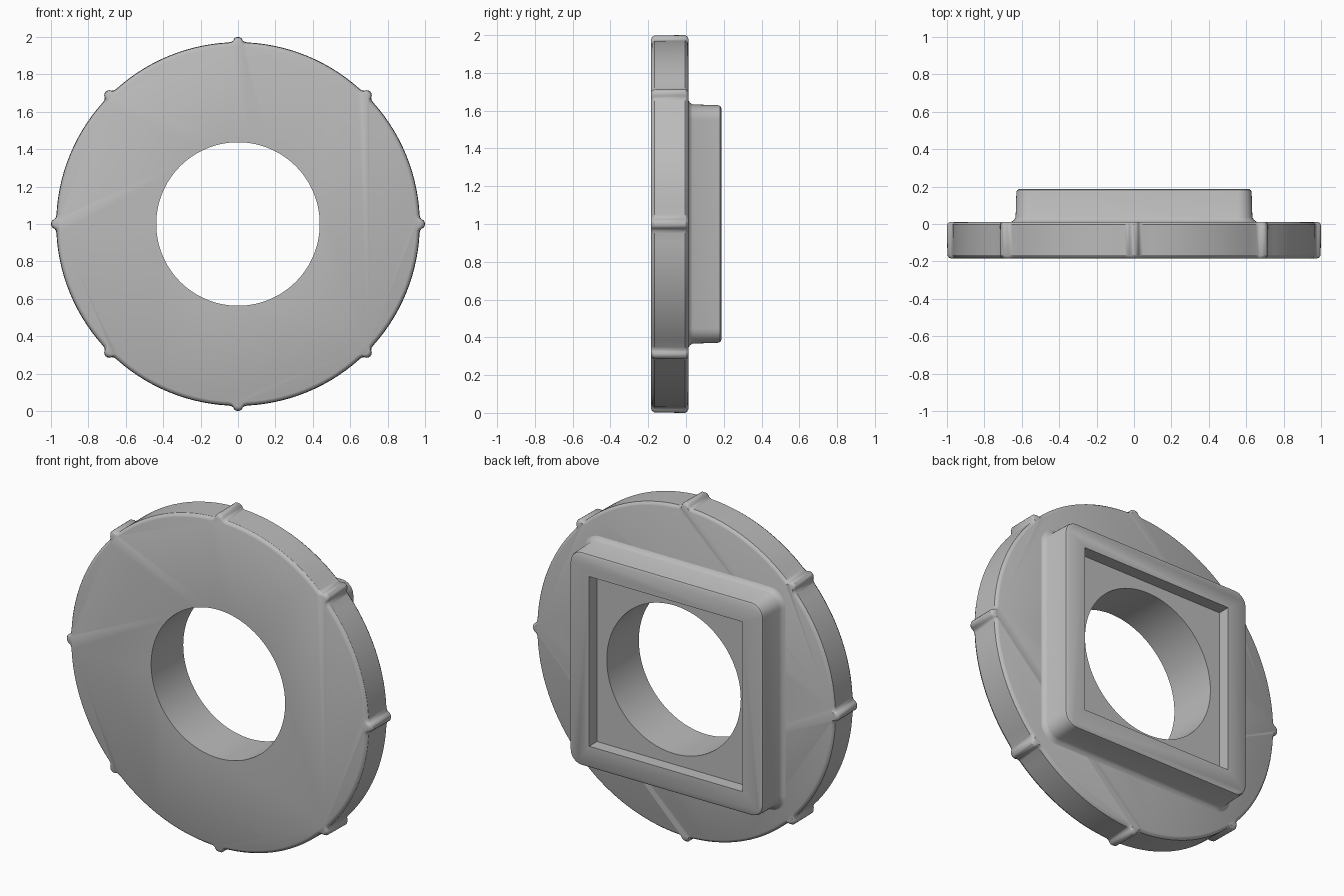
import bpy
import bmesh
from math import sin, cos, pi, radians

cube = bpy.data.objects.get("Cube")
if cube:
    bpy.data.objects.remove(cube, do_unlink=True)

grey = bpy.data.materials.new("mid_grey")
grey.use_nodes = True
grey.diffuse_color = (0.5, 0.5, 0.5, 1)
grey.node_tree.nodes["Principled BSDF"].inputs["Base Color"].default_value = (0.5, 0.5, 0.5, 1)

CENTRE_Z = 1.0
FRONT, BACK, TOP, FLOOR = -0.185, 0.012, 0.187, 0.114
BORE = 0.437


def loft(name, rings):
    """Closed solid skinned through (y, outline) rings along the y axis."""
    bm = bmesh.new()
    loops = [[bm.verts.new((x, y, z + CENTRE_Z)) for x, z in pts] for y, pts in rings]
    for a, b in zip(loops, loops[1:]):
        for i in range(len(a)):
            j = (i + 1) % len(a)
            bm.faces.new((a[i], a[j], b[j], b[i]))
    bm.faces.new(loops[0])
    bm.faces.new(loops[-1])
    bmesh.ops.recalc_face_normals(bm, faces=bm.faces)
    mesh = bpy.data.meshes.new(name)
    bm.to_mesh(mesh)
    bm.free()
    mesh.materials.append(grey)
    obj = bpy.data.objects.new(name, mesh)
    bpy.context.collection.objects.link(obj)
    return obj


def circle(r, n=128):
    return [(r * cos(2 * pi * i / n), r * sin(2 * pi * i / n)) for i in range(n)]


def rounded_square(half, r, steps=8):
    pts = []
    for q in range(4):
        mid = pi / 4 + q * pi / 2
        cx = (half - r) * (1 if cos(mid) > 0 else -1)
        cz = (half - r) * (1 if sin(mid) > 0 else -1)
        for s in range(steps + 1):
            a = q * pi / 2 + s * pi / 2 / steps
            pts.append((cx + r * cos(a), cz + r * sin(a)))
    return pts


# half of the rim bump: (sideways offset, height above the rim)
HALF_BUMP = [(0.05, 0), (0.035, 0.003), (0.026, 0.01), (0.021, 0.019), (0.012, 0.026)]
BUMP = [(-t, h) for t, h in HALF_BUMP] + [(0, 0.028)] + HALF_BUMP[::-1]


def rim(inset):
    """Round outline with eight small bumps."""
    pts, r, plain = [], 0.972 - inset, 14
    for k in range(8):
        a0 = k * pi / 4
        pts += [((r + h) * cos(a0 + t), (r + h) * sin(a0 + t)) for t, h in BUMP]
        for s in range(1, plain):
            a = a0 + 0.05 + (pi / 4 - 0.1) * s / plain
            pts.append((r * cos(a), r * sin(a)))
    return pts


def cut(obj, cutter):
    mod = obj.modifiers.new("cut", 'BOOLEAN')
    mod.operation, mod.solver, mod.object = 'DIFFERENCE', 'EXACT', cutter
    bpy.context.view_layer.objects.active = obj
    bpy.ops.object.modifier_apply(modifier=mod.name)


# disc with softened rim edges
disc = loft("flange_disc", [
    (FRONT, rim(0.022)), (FRONT + 0.005, rim(0.011)), (FRONT + 0.018, rim(0.002)),
    (BACK - 0.016, rim(0)), (BACK - 0.005, rim(0.008)), (BACK, rim(0.018))])

# square socket with a coved foot and rounded lip
socket = loft("square_socket", [
    (BACK, rounded_square(0.656, 0.1)), (BACK + 0.008, rounded_square(0.643, 0.09)),
    (BACK + 0.024, rounded_square(0.633, 0.08)), (TOP - 0.018, rounded_square(0.629, 0.076)),
    (TOP - 0.006, rounded_square(0.625, 0.072)), (TOP, rounded_square(0.614, 0.062))])

# bore through both parts, and the square recess
bore = loft("bore_cutter", [(-0.5, circle(BORE)), (0.5, circle(BORE))])
square = [(0.5, 0.5), (-0.5, 0.5), (-0.5, -0.5), (0.5, -0.5)]
recess = loft("recess_cutter", [(FLOOR, square), (0.5, square)])
cut(disc, bore)
cut(socket, bore)
cut(socket, recess)
for cutter in (bore, recess):
    bpy.data.objects.remove(cutter, do_unlink=True)

# smooth rounded areas, keep hard edges
for obj in (disc, socket):
    bpy.ops.object.select_all(action='DESELECT')
    obj.select_set(True)
    bpy.context.view_layer.objects.active = obj
    bpy.ops.object.shade_smooth_by_angle(angle=radians(32))
